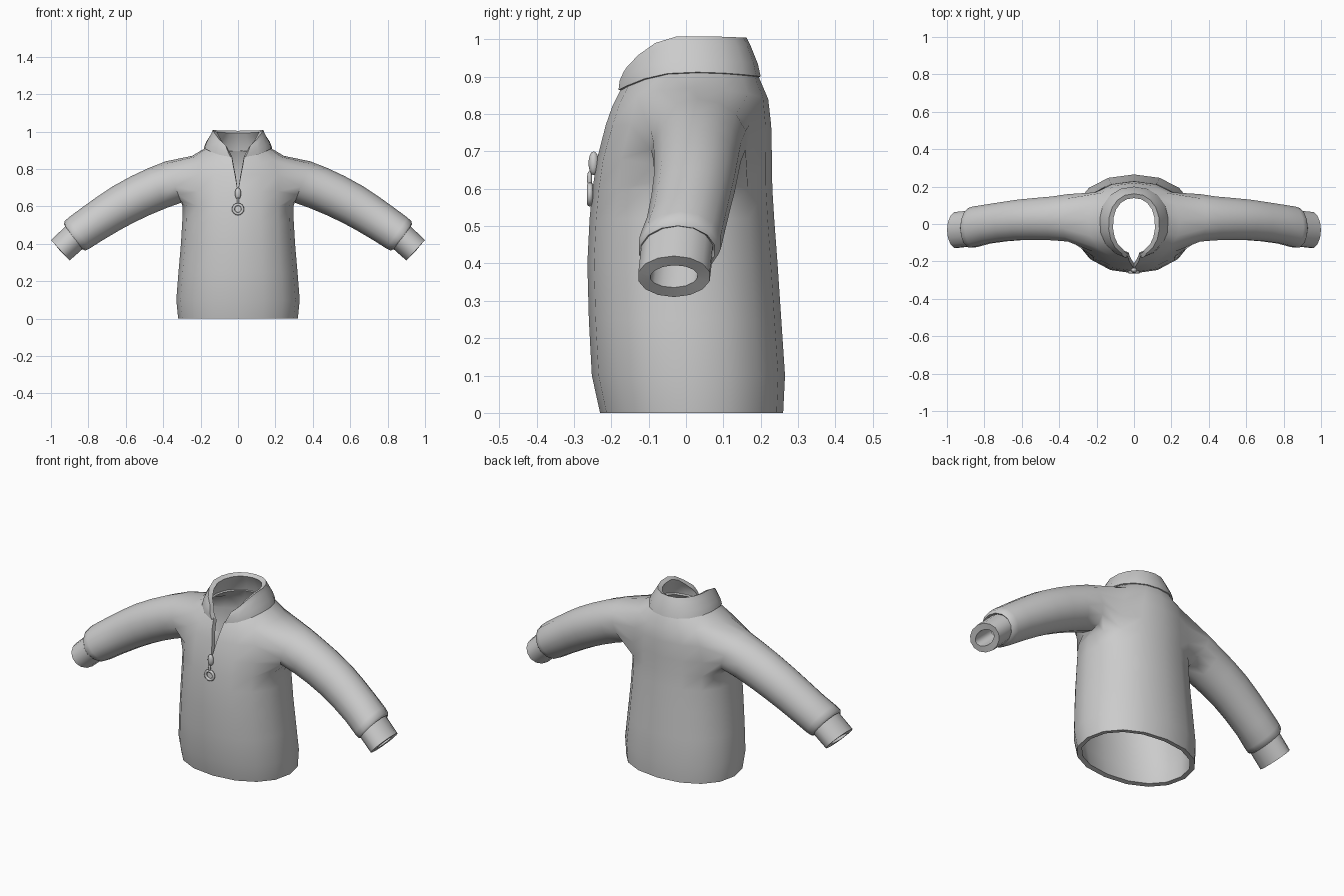
import bpy, bmesh, math
from mathutils import Vector

if "Cube" in bpy.data.objects:
    bpy.data.objects.remove(bpy.data.objects["Cube"])

grey = bpy.data.materials.new("plain_grey")
grey.diffuse_color = (0.6, 0.6, 0.6, 1)
grey.use_nodes = True
grey.node_tree.nodes["Principled BSDF"].inputs["Base Color"].default_value = grey.diffuse_color


def finish(bm, name, thickness=0.0, angle=50):
    """Turn a bmesh into a smooth-shaded object, with cloth thickness if asked."""
    bmesh.ops.remove_doubles(bm, verts=bm.verts, dist=0.0005)
    bmesh.ops.recalc_face_normals(bm, faces=bm.faces)
    me = bpy.data.meshes.new(name)
    bm.to_mesh(me)
    bm.free()
    me.materials.append(grey)
    ob = bpy.data.objects.new(name, me)
    bpy.context.collection.objects.link(ob)
    bpy.ops.object.select_all(action='DESELECT')
    bpy.context.view_layer.objects.active = ob
    ob.select_set(True)
    if thickness:
        mod = ob.modifiers.new("cloth", 'SOLIDIFY')
        mod.thickness, mod.offset = thickness, -1
        bpy.ops.object.modifier_apply(modifier=mod.name)
    bpy.ops.object.shade_smooth_by_angle(angle=math.radians(angle))
    return ob


N = 16  # columns, running from front centre round the back to front centre


def wrap_ring(bm, z_front, z_side, z_back, half_w, y_front, y_back, gap):
    """One open ring; gap is the half angle left open at the front."""
    yc, hy = (y_front + y_back) / 2, (y_back - y_front) / 2
    verts = []
    for k in range(N + 1):
        t = math.radians(-90 + gap + (360 - 2 * gap) * k / N)
        c, s = math.cos(t), math.sin(t)
        z_end = z_front if s < 0 else z_back
        x = math.copysign(abs(c) ** 0.92, c) * half_w
        y = yc + math.copysign(abs(s) ** 0.92, s) * hy
        verts.append(bm.verts.new((x, y, z_side + (z_end - z_side) * s * s)))
    return verts


def tube_ring(bm, side, centre, tangent, r, hy, n):
    """Oval ring across a sleeve, starting at the lower front."""
    cx, cy, cz = centre
    up = Vector((-tangent[1], tangent[0])).normalized()
    out = []
    for i in range(n):
        a = -math.pi / 2 + (i - 2) * 2 * math.pi / n
        d = r * math.sin(a)
        out.append(bm.verts.new((side * (cx + up.x * d), cy + hy * math.cos(a), cz + up.y * d)))
    return out


def bridge(bm, a, b):
    n = len(a)
    for i in range(n):
        bm.faces.new((a[i], a[(i + 1) % n], b[(i + 1) % n], b[i]))


# Body: wrapped rings from hem to neckline, with arm holes and a front slit
bm = bmesh.new()
body_rings = [
    (0, 0, 0, 0.32, -0.23, 0.26, 0),
    (0.1, 0.1, 0.1, 0.33, -0.252, 0.265, 0),
    (0.25, 0.25, 0.25, 0.318, -0.26, 0.255, 0),
    (0.4, 0.4, 0.4, 0.305, -0.264, 0.245, 0),
    (0.52, 0.52, 0.52, 0.298, -0.258, 0.236, 0),
    (0.6, 0.6, 0.6, 0.296, -0.25, 0.231, 0),
    (0.68, 0.68, 0.68, 0.298, -0.238, 0.23, 0),
    (0.77, 0.77, 0.77, 0.285, -0.215, 0.228, 2.5),
    (0.82, 0.87, 0.84, 0.245, -0.198, 0.22, 5),
    (0.868, 0.915, 0.905, 0.17, -0.175, 0.192, 10),
]
rings = [wrap_ring(bm, *r) for r in body_rings]
LOW, HIGH = 5, 8                      # rings bounding the arm holes
for j in range(len(rings) - 1):
    for k in range(N):
        if LOW <= j < HIGH and (2 <= k < 6 or 10 <= k < 14):
            continue
        bm.faces.new((rings[j][k], rings[j][k + 1], rings[j + 1][k + 1], rings[j + 1][k]))

# Sleeves grown out of the arm holes: x, y, z, half height, half depth
sleeve = [
    (0.345, 0.033, 0.730, 0.118, 0.130),
    (0.43, 0.030, 0.698, 0.117, 0.120),
    (0.52, 0.027, 0.658, 0.115, 0.115),
    (0.61, 0.022, 0.612, 0.112, 0.111),
    (0.69, 0.013, 0.564, 0.108, 0.108),
    (0.78, 0.000, 0.505, 0.103, 0.107),
    (0.85, -0.015, 0.457, 0.100, 0.111),
    (0.872, -0.020, 0.441, 0.096, 0.109),
    (0.880, -0.022, 0.435, 0.082, 0.101),
]
for side in (1, -1):
    col = lambda k: k if side == 1 else N - k
    hole = [rings[LOW][col(k)] for k in range(2, 7)]
    hole += [rings[j][col(6)] for j in range(LOW + 1, HIGH)]
    hole += [rings[HIGH][col(k)] for k in range(6, 1, -1)]
    hole += [rings[j][col(2)] for j in range(HIGH - 1, LOW, -1)]
    prev = hole
    for i, (x, y, z, r, hy) in enumerate(sleeve):
        a, b = sleeve[max(i - 1, 0)], sleeve[min(i + 1, len(sleeve) - 1)]
        ring = tube_ring(bm, side, (x, y, z), (b[0] - a[0], b[2] - a[2]), r, hy, len(hole))
        bridge(bm, prev, ring)
        prev = ring
finish(bm, "body_and_sleeves", 0.025)

# Cuffs
for side, name in ((1, "right_cuff"), (-1, "left_cuff")):
    bm = bmesh.new()
    a = tube_ring(bm, side, (0.855, -0.022, 0.452), (0.74, -0.67), 0.076, 0.098, 14)
    b = tube_ring(bm, side, (0.950, -0.032, 0.365), (0.74, -0.67), 0.074, 0.098, 14)
    bridge(bm, a, b)
    finish(bm, name, 0.034)

# Stand-up collar, open at the front
bm = bmesh.new()
collar = [
    (0.862, 0.912, 0.900, 0.184, -0.184, 0.200, 11),
    (0.885, 0.945, 0.935, 0.172, -0.184, 0.192, 16),
    (0.900, 0.985, 0.980, 0.147, -0.180, 0.174, 23),
    (0.905, 1.008, 1.004, 0.136, -0.175, 0.162, 27),
]
cr = [wrap_ring(bm, *r) for r in collar]
for p, q in zip(cr, cr[1:]):
    for k in range(N):
        bm.faces.new((p[k], p[k + 1], q[k + 1], q[k]))
finish(bm, "collar", 0.026)


def placed(name, loc, scale, make):
    """Small closed part, scaled then moved into place."""
    bm = bmesh.new()
    make(bm)
    bmesh.ops.scale(bm, vec=scale, verts=bm.verts)
    bmesh.ops.translate(bm, vec=loc, verts=bm.verts)
    finish(bm, name)


def ball(bm):
    bmesh.ops.create_uvsphere(bm, u_segments=10, v_segments=8, radius=1)


def torus(bm, major=0.025, minor=0.008, n=16, m=8):
    """Ring standing in the xz plane."""
    loops = []
    for i in range(n):
        a = 2 * math.pi * i / n
        loop = []
        for j in range(m):
            b = 2 * math.pi * j / m
            d = major + minor * math.cos(b)
            loop.append(bm.verts.new((d * math.cos(a), minor * math.sin(b), d * math.sin(a))))
        loops.append(loop)
    for i in range(n):
        bridge(bm, loops[i], loops[(i + 1) % n])


# Zip slider, link and pull ring
placed("zip_slider", (0, -0.247, 0.668), (0.017, 0.014, 0.032), ball)
placed("zip_link", (0, -0.258, 0.626), (0.007, 0.007, 0.022), ball)
placed("zip_pull_ring", (0, -0.257, 0.585), (1, 1, 1), torus)
